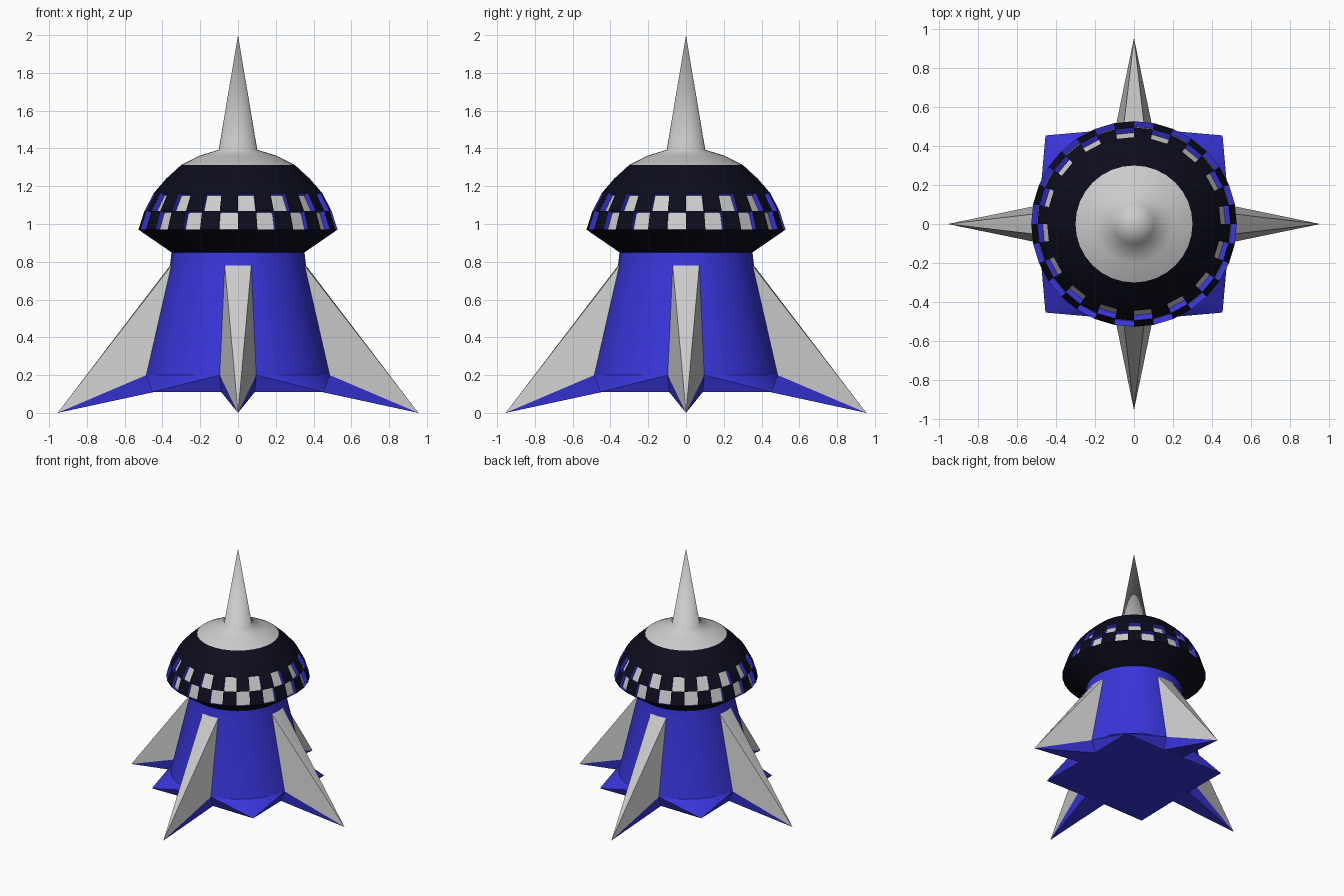
import bpy, bmesh, math
from mathutils import Vector

if "Cube" in bpy.data.objects:
    bpy.data.objects.remove(bpy.data.objects["Cube"])

N = 32                      # sides of every turned part
STEP = 2 * math.pi / N


def material(name, rgb):
    m = bpy.data.materials.new(name)
    m.diffuse_color = (*rgb, 1)
    m.use_nodes = True
    m.node_tree.nodes["Principled BSDF"].inputs["Base Color"].default_value = m.diffuse_color
    return m


BLUE = material("blue", (0.04, 0.035, 0.7))
BLACK = material("black", (0.004, 0.004, 0.012))


def polar(r, z, step):
    return Vector((r * math.cos(step * STEP), r * math.sin(step * STEP), z))


def finish(name, bm, mats=(), smooth=None):
    mesh = bpy.data.meshes.new(name)
    bm.to_mesh(mesh)
    bm.free()
    ob = bpy.data.objects.new(name, mesh)
    bpy.context.collection.objects.link(ob)
    for m in mats:
        mesh.materials.append(m)
    if smooth:
        bpy.ops.object.select_all(action='DESELECT')
        ob.select_set(True)
        bpy.context.view_layer.objects.active = ob
        bpy.ops.object.shade_smooth_by_angle(angle=math.radians(smooth))
    return ob


def lathe(profile):
    """Turn a bottom-to-top profile; returns the bmesh and its rows of faces."""
    bm = bmesh.new()
    rings = [[bm.verts.new(polar(r, z, s)) for s in range(N)] for r, z in profile]
    rows = [[bm.faces.new((a[s], a[(s + 1) % N], b[(s + 1) % N], b[s])) for s in range(N)]
            for a, b in zip(rings, rings[1:])]
    return bm, rows


def fan(name, path, tip, mats=()):
    """Triangles from a path of points to one tip."""
    bm = bmesh.new()
    t = bm.verts.new(tip)
    vs = [bm.verts.new(p) for p in path]
    for a, b in zip(vs, vs[1:]):
        bm.faces.new((a, b, t))
    bmesh.ops.remove_doubles(bm, verts=bm.verts[:], dist=1e-5)
    return finish(name, bm, mats, 30)


# Hull
BOT, MID, TOP = (0.455, 0.11), (0.495, 0.20), (0.36, 0.78)
bm, _ = lathe([(0, 0.11), BOT, MID, TOP, (0.352, 0.85)])
bmesh.ops.remove_doubles(bm, verts=bm.verts[:], dist=1e-5)
finish("hull", bm, [BLUE], 30)

# Fins and the flat skirt corners between them
for i in range(4):
    c = i * N // 4
    tip = polar(0.955, 0, c)
    lo, hi = c - 1, c + 1
    fan(f"fin_{i}", [polar(*MID, hi), polar(*TOP, hi), polar(*TOP, c),
                     polar(*TOP, lo), polar(*MID, lo)], tip)
    fan(f"fin_underside_{i}", [polar(*MID, lo), polar(*BOT, lo), polar(*BOT, c),
                               polar(*BOT, hi), polar(*MID, hi)], tip, [BLUE])
    arc = range(c + 1, c + N // 4)
    path = [polar(*BOT, s) for s in arc] + [polar(*MID, s) for s in reversed(arc)]
    fan(f"skirt_corner_{i}", path + path[:1], polar(0.642, 0.11, c + N // 8), [BLUE])

# Dome with a checkerboard of recessed windows
bm, rows = lathe([(0.352, 0.85), (0.527, 0.97), (0.495, 1.07),
                  (0.445, 1.165), (0.38, 1.24), (0.30, 1.313)])
holes = [f for k, row in enumerate(rows[1:3]) for s, f in enumerate(row) if (s + k) % 2]
floors = bmesh.ops.extrude_discrete_faces(bm, faces=holes)['faces']
panes = bmesh.new()
for f in floors:
    f.normal_update()
    shift = f.normal * -0.03
    for e in f.edges:
        for side in e.link_faces:
            side.material_index = 1
    for v in f.verts:
        v.co += shift
    panes.faces.new([panes.verts.new(v.co) for v in f.verts])
bmesh.ops.delete(bm, geom=floors, context='FACES_ONLY')
finish("dome", bm, [BLACK, BLUE], 30)
finish("window_panes", panes)

# Cap and spire
bm, _ = lathe([(0.30, 1.313), (0.20, 1.363), (0.102, 1.393), (0, 2.0)])
bmesh.ops.remove_doubles(bm, verts=bm.verts[:], dist=1e-5)
finish("spire", bm, smooth=70)
